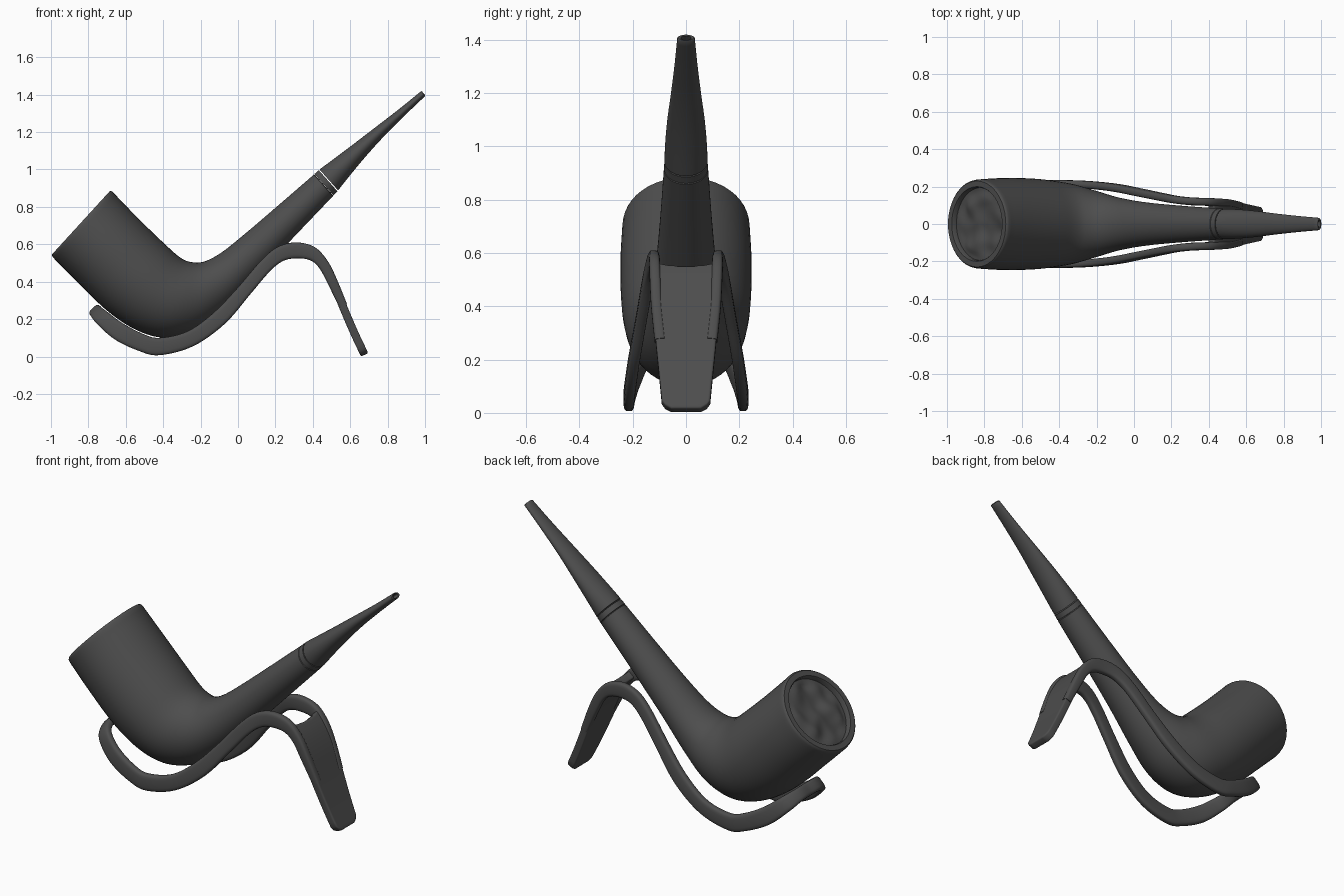
import bpy, bmesh, math
from mathutils import Vector, noise

if "Cube" in bpy.data.objects:
    bpy.data.objects.remove(bpy.data.objects["Cube"])

mat = bpy.data.materials.new("dark_grey")
mat.diffuse_color = (0.075, 0.075, 0.075, 1)
mat.use_nodes = True
mat.node_tree.nodes["Principled BSDF"].inputs["Base Color"].default_value = mat.diffuse_color


def finish(name, bm, angle=40):
    bmesh.ops.recalc_face_normals(bm, faces=bm.faces)
    me = bpy.data.meshes.new(name)
    bm.to_mesh(me)
    bm.free()
    me.materials.append(mat)
    ob = bpy.data.objects.new(name, me)
    bpy.context.collection.objects.link(ob)
    bpy.ops.object.select_all(action='DESELECT')
    ob.select_set(True)
    bpy.context.view_layer.objects.active = ob
    bpy.ops.object.shade_smooth_by_angle(angle=math.radians(angle))
    return ob


def spline(pts, n=6):
    """Catmull-Rom through tuples of any length."""
    out = []
    for i in range(len(pts) - 1):
        p1, p2 = pts[i], pts[i + 1]
        p0 = pts[i - 1] if i else [2 * a - b for a, b in zip(p1, p2)]
        p3 = pts[i + 2] if i + 2 < len(pts) else [2 * b - a for a, b in zip(p1, p2)]
        for k in range(n):
            t = k / n
            out.append(tuple(0.5 * (2 * b + (c - a) * t + (2 * a - 5 * b + 4 * c - d) * t * t
                                    + (3 * b - a - 3 * c + d) * t ** 3)
                             for a, b, c, d in zip(p0, p1, p2, p3)))
    out.append(tuple(pts[-1]))
    return out


def loft(name, rings, angle=40):
    bm = bmesh.new()
    vs = [[bm.verts.new(p) for p in r] for r in rings]
    n = len(vs[0])
    for a, b in zip(vs, vs[1:]):
        for i in range(n):
            bm.faces.new((a[i], a[(i + 1) % n], b[(i + 1) % n], b[i]))
    bm.faces.new(vs[0])
    bm.faces.new(vs[-1])
    return finish(name, bm, angle)


def ring(s, scale=1.0, shift=Vector(), n=48):
    """Ellipse from top point, bottom point and half width."""
    tx, tz, bx, bz, w = s
    c = Vector(((tx + bx) / 2, 0, (tz + bz) / 2)) + shift
    a = Vector(((tx - bx) / 2, 0, (tz - bz) / 2)) * scale
    b = Vector((0, w * scale, 0))
    return [c + a * math.cos(2 * math.pi * i / n) + b * math.sin(2 * math.pi * i / n) for i in range(n)]


# bowl and stem: stations as top x, z, bottom x, z, half width
body = spline([
    (-.68, .89, -1.0, .54, .238), (-.53, .735, -.865, .405, .246), (-.39, .60, -.70, .245, .243),
    (-.31, .53, -.54, .14, .23), (-.25, .505, -.38, .10, .21), (-.18, .508, -.21, .145, .175),
    (-.09, .555, -.06, .26, .14), (.03, .65, .11, .44, .115), (.2, .795, .30, .64, .098),
    (.405, .972, .507, .857, .083)])
axis = Vector((.74, 0, -.675))
rim = body[0]
rings = [ring(rim, .82, axis * .06), ring(rim, .82, axis * .008), ring(rim, .84),
         ring(rim, .965), ring(rim, .99, axis * .006), ring(rim, 1, axis * .016)]
rings += [ring(s) for s in body[1:]] + [ring(body[-1], .94, Vector((.003, 0, .003)))]
loft("bowl_and_stem", rings)

# tobacco: rippled disc inside the bowl
bm = bmesh.new()
disc = []
for k in range(1, 15):
    row = []
    for p in ring(rim, .83 * k / 14, axis * .03):
        h = noise.noise(p * 11 + Vector((3, 1, 7))) * .022 * min(1, (14 - k) / 3)
        row.append(bm.verts.new(p - axis * h))
    disc.append(row)
for a, b in zip(disc, disc[1:]):
    for i in range(48):
        bm.faces.new((a[i], a[(i + 1) % 48], b[(i + 1) % 48], b[i]))
bm.faces.new(disc[0])
finish("tobacco", bm, 60)

# stem band between two fine grooves
b0, b1 = (.409, .976, .511, .861, .083), (.432, .996, .531, .884, .081)
loft("stem_band", [ring(b0, .94), ring(b0), ring(b1), ring(b1, .94)])

# tapered mouthpiece with a small bore at the tip
mouth = spline([(.436, 1.0, .535, .888, .081), (.51, 1.055, .60, .97, .078), (.61, 1.13, .685, 1.072, .07),
                (.73, 1.222, .785, 1.182, .056), (.86, 1.322, .893, 1.29, .043),
                (.978, 1.418, 1.0, 1.392, .033)])
tip, d = mouth[-1], Vector((.77, 0, .64))
loft("mouthpiece", [ring(mouth[0], .94)] + [ring(s) for s in mouth]
     + [ring(tip, .85, d * .004), ring(tip, .6, d * .002), ring(tip, .55, d * -.03)])

# stand arms: one looped rail under the bowl, mirrored across y
half = [(-.735, .268, -.785, .218, 0), (-.735, .266, -.785, .216, .08), (-.70, .24, -.757, .178, .15),
        (-.62, .18, -.66, .092, .19), (-.51, .122, -.53, .03, .21), (-.42, .10, -.42, .007, .214),
        (-.27, .135, -.24, .055, .21), (-.13, .235, -.07, .175, .194), (0, .37, .065, .332, .168),
        (.12, .51, .17, .455, .145), (.21, .585, .24, .51, .13), (.31, .61, .31, .525, .121),
        (.41, .585, .385, .515, .118), (.48, .51, .435, .472, .115), (.53, .41, .482, .385, .11),
        (.583, .28, .542, .262, .097)]
path = spline([s[:4] + (-s[4],) for s in half[:0:-1]] + half)
ctr = [Vector(((s[0] + s[2]) / 2, s[4], (s[1] + s[3]) / 2)) for s in path]
rings = []
for i, s in enumerate(path):
    t = ctr[min(i + 1, len(ctr) - 1)] - ctr[max(i - 1, 0)]
    u = Vector(((s[0] - s[2]) / 2, 0, (s[1] - s[3]) / 2))
    side = t.cross(u).normalized() * .021
    r = []
    for k in range(20):
        c, q = math.cos(math.pi * k / 10), math.sin(math.pi * k / 10)
        r.append(ctr[i] + u * math.copysign(abs(c) ** .6, c) + side * math.copysign(abs(q) ** .6, q))
    rings.append(r)
loft("stand_arms", rings, 60)

# stand leg: tapered bent plate joining both arms
leg = [(.405, .555, .13), (.458, .49, .13), (.507, .40, .126), (.56, .27, .114), (.62, .13, .10), (.677, .009, .088)]
cols, rows = 16, 24
fine = spline(leg, 20)
bm = bmesh.new()
grid = []
for j in range(rows + 1):
    row = []
    for i in range(cols + 1):
        v = 2 * i / cols - 1
        s0, s1 = .05 * (1 - v * v), 1 - .05 * v ** 6
        x, z, w = fine[round((s0 + (s1 - s0) * j / rows) * (len(fine) - 1))]
        row.append(bm.verts.new((x, w * v, z)))
    grid.append(row)
for a, b in zip(grid, grid[1:]):
    for i in range(cols):
        bm.faces.new((a[i], a[i + 1], b[i + 1], b[i]))
plate = finish("stand_leg", bm)
m = plate.modifiers.new("thickness", 'SOLIDIFY')
m.thickness, m.offset = .043, 0
m = plate.modifiers.new("round_edges", 'BEVEL')
m.width, m.segments = .008, 3
m.limit_method, m.angle_limit = 'ANGLE', math.radians(50)
